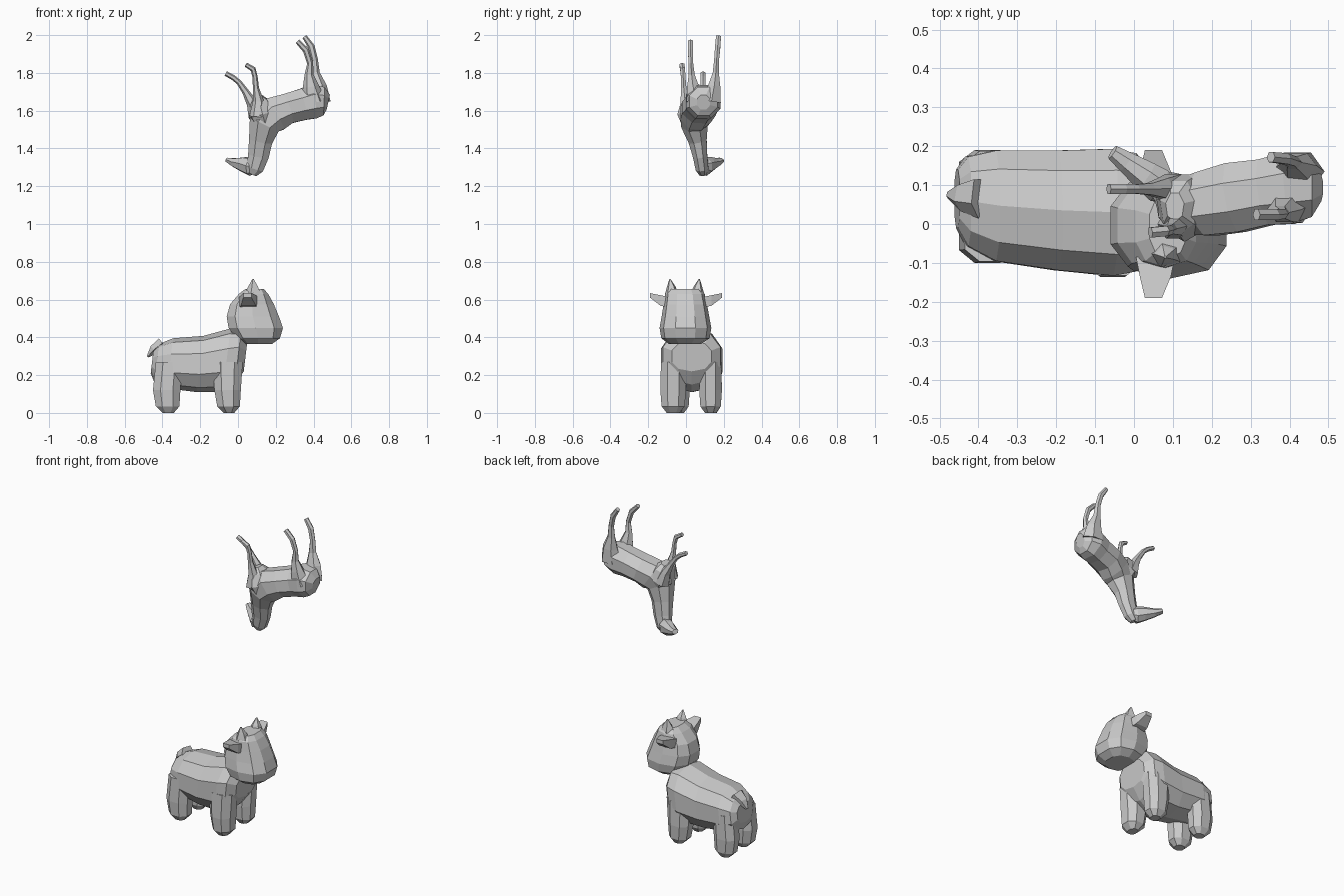
import bpy, bmesh, math
from mathutils import Vector


def ring(c, u, v, n=8, p=1.0):
    """Rounded-box cross-section spanned by half-axes u and v."""
    pts = []
    for i in range(n):
        a = 2 * math.pi * (i + 0.5) / n
        pts.append((math.cos(a), math.sin(a)))
    f = lambda t: math.copysign(abs(t) ** p, t)
    pts = [(f(a), f(b)) for a, b in pts]
    ma, mb = max(a for a, b in pts), max(b for a, b in pts)
    return [Vector(c) + Vector(u) * (a / ma) + Vector(v) * (b / mb) for a, b in pts]


def loft(name, rings):
    """Skin a list of rings, cap both ends, keep faces flat."""
    bm = bmesh.new()
    vs = [[bm.verts.new(p) for p in r] for r in rings]
    for a, b in zip(vs, vs[1:]):
        for i in range(len(a)):
            j = (i + 1) % len(a)
            bm.faces.new((a[i], a[j], b[j], b[i]))
    bm.faces.new(vs[0][::-1])
    bm.faces.new(vs[-1])
    bmesh.ops.recalc_face_normals(bm, faces=bm.faces)
    me = bpy.data.meshes.new(name)
    bm.to_mesh(me)
    bm.free()
    ob = bpy.data.objects.new(name, me)
    bpy.context.collection.objects.link(ob)
    return ob


def tube(name, pts, n=6):
    """Tube along x, y, z, side radius, depth radius."""
    rings = []
    for i, (x, y, z, r, d) in enumerate(pts):
        t = Vector(pts[min(i + 1, len(pts) - 1)][:3]) - Vector(pts[max(i - 1, 0)][:3])
        t.normalize()
        side = Vector((0, 1, 0))
        side = (side - t * side.dot(t)).normalized()
        rings.append(ring((x, y, z), side * r, t.cross(side) * d, n))
    return loft(name, rings)


def column(name, secs, n=8, p=0.8):
    """Upright loft: z, x min, x max, y centre, y radius."""
    return loft(name, [ring(((a + b) / 2, y, z), ((b - a) / 2, 0, 0), (0, r, 0), n, p)
                       for z, a, b, y, r in secs])


# Standing animal: trunk (x, y centre, z low, z high, half width)
trunk = [(-.455, .065, .21, .33, .075), (-.43, .058, .16, .365, .115),
         (-.36, .047, .13, .395, .142), (-.2, .035, .11, .408, .154),
         (-.06, .03, .11, .447, .163), (.0, .03, .15, .44, .152),
         (.04, .03, .22, .38, .105)]
loft("standing_body", [ring((x, y, (a + b) / 2), (0, r, 0), ((b - a) * .06, 0, (b - a) / 2), 10, .85)
                       for x, y, a, b, r in trunk])

# Stub tail
tube("standing_tail", [(-.40, .07, .37, .045, .03), (-.445, .07, .335, .03, .025),
                       (-.478, .075, .298, .008, .006)], 5)

# Stout legs
for name, x0, x1, y, r in (("standing_front_leg_near", -.125, .015, -.068, .068),
                           ("standing_front_leg_far", -.125, .015, .13, .06),
                           ("standing_rear_leg_near", -.45, -.305, -.04, .06),
                           ("standing_rear_leg_far", -.45, -.305, .135, .055)):
    column(name, [(0, x0 + .05, x1 - .035, y, r * .5), (.035, x0 + .015, x1 - .005, y, r * .9),
                  (.12, x0, x1, y, r), (.27, x0 - .01 if x0 > -.3 else x0 + .015, x1 + .01, y, r * .95)], 8, .9)

# Broad head
column("standing_head", [(.365, .03, .18, -.005, .085), (.395, -.01, .222, -.003, .128),
                         (.45, -.05, .238, -.003, .137), (.51, -.06, .217, -.003, .126),
                         (.575, -.042, .19, -.004, .115), (.63, .005, .16, -.006, .105),
                         (.657, .04, .135, -.006, .08)], 10, .8)

# Ears and horns
for side, s in (("near", -1), ("far", 1)):
    loft("ear_" + side, [ring((x, s * y, z), (a, 0, 0), (0, 0, b), 4)
                         for x, y, z, a, b in ((.055, .085, .585, .05, .028),
                                               (.055, .135, .595, .04, .028),
                                               (.05, .19, .622, .022, .012))])
    y = -.075 if s < 0 else .06
    column("horn_" + side, [(.63, .045, .12, y, .036), (.67, .06, .105, y + s * .003, .022),
                            (.709, .077, .083, y + s * .01, .003)], 5, 1)

# Upturned animal: trunk and neck in one sweep
tube("upturned_body", [(.478, .093, 1.645, .035, .04), (.455, .093, 1.65, .075, .075),
                       (.40, .092, 1.648, .092, .09), (.34, .082, 1.632, .085, .083),
                       (.26, .068, 1.61, .09, .08), (.19, .052, 1.58, .082, .095),
                       (.14, .045, 1.53, .07, .085), (.12, .062, 1.44, .048, .062),
                       (.108, .075, 1.36, .038, .055), (.09, .085, 1.295, .034, .045),
                       (.075, .09, 1.265, .02, .025)], 8)

# Shoulder mass
tube("upturned_shoulder", [(.15, .045, 1.51, .055, .05), (.13, .045, 1.58, .082, .075),
                           (.115, .045, 1.645, .065, .05), (.105, .045, 1.675, .035, .025)], 7)

# Long head
tube("upturned_head", [(.10, .085, 1.305, .025, .03), (.065, .10, 1.305, .042, .05),
                       (.03, .125, 1.315, .036, .042), (-.02, .16, 1.325, .026, .025),
                       (-.055, .185, 1.338, .018, .014)], 7)

# Slender legs, from hip to hoof
tube("upturned_rear_leg_far", [(.42, .135, 1.65, .05, .07), (.42, .15, 1.73, .032, .05),
                               (.407, .158, 1.80, .016, .026), (.405, .162, 1.87, .013, .018),
                               (.388, .168, 1.94, .014, .018), (.352, .172, 1.992, .013, .013)])
tube("upturned_rear_leg_near", [(.40, .05, 1.65, .048, .065), (.385, .036, 1.73, .03, .042),
                                (.376, .03, 1.79, .016, .024), (.382, .026, 1.85, .012, .016),
                                (.36, .024, 1.92, .014, .017), (.315, .024, 1.967, .014, .013)])
tube("upturned_front_leg_far", [(.10, .09, 1.57, .038, .045), (.075, .092, 1.64, .026, .03),
                                (.04, .09, 1.70, .015, .018), (.005, .09, 1.75, .012, .014),
                                (-.025, .09, 1.775, .013, .014), (-.065, .09, 1.797, .013, .013)])
tube("upturned_front_leg_near", [(.105, .0, 1.57, .038, .045), (.108, -.005, 1.65, .024, .03),
                                 (.095, -.012, 1.72, .014, .016), (.09, -.015, 1.78, .012, .014),
                                 (.08, -.018, 1.82, .013, .015), (.042, -.022, 1.843, .013, .012)])
